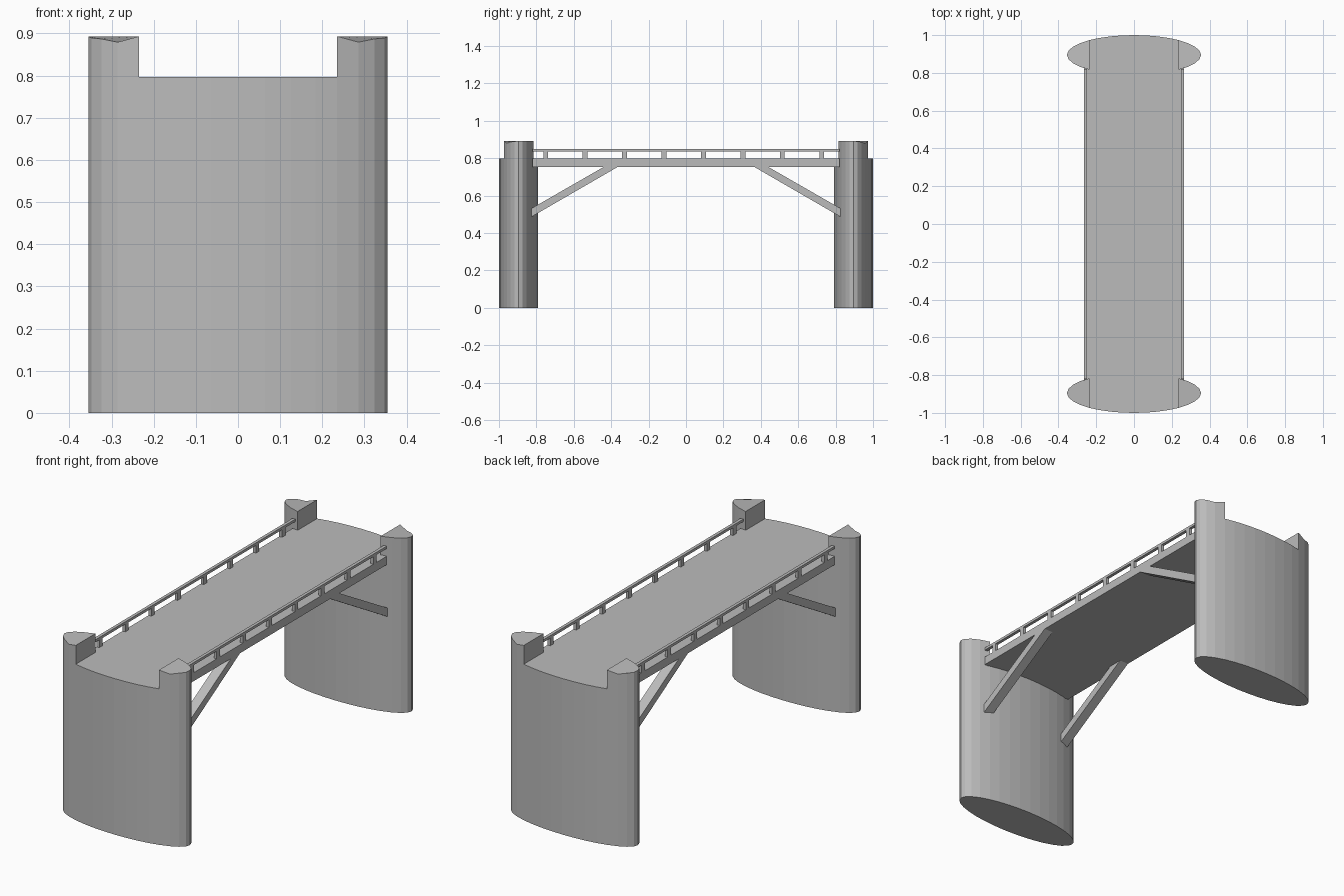
import bpy, bmesh, math

cube = bpy.data.objects.get("Cube")
if cube:
    bpy.data.objects.remove(cube, do_unlink=True)

stone = bpy.data.materials.new("plain grey")
stone.use_nodes = True
grey = (0.5, 0.5, 0.5, 1)
stone.diffuse_color = grey
stone.node_tree.nodes["Principled BSDF"].inputs["Base Color"].default_value = grey

DECK_TOP = 0.797
CAP_TOP = 0.893
PIER_Y = 0.895
RX, RY = 0.355, 0.105
GAP_X = 0.235
SIDE_X = 0.266
DECK_END = 0.82


def make_object(name, bm):
    bmesh.ops.recalc_face_normals(bm, faces=bm.faces)
    mesh = bpy.data.meshes.new(name)
    bm.to_mesh(mesh)
    bm.free()
    mesh.materials.append(stone)
    obj = bpy.data.objects.new(name, mesh)
    bpy.context.collection.objects.link(obj)
    return obj


def add_prism(bm, lower, upper):
    """Close two matching loops of points into a solid."""
    a = [bm.verts.new(p) for p in lower]
    b = [bm.verts.new(p) for p in upper]
    n = len(a)
    bm.faces.new(a[::-1])
    bm.faces.new(b)
    for i in range(n):
        j = (i + 1) % n
        bm.faces.new((a[i], a[j], b[j], b[i]))


def add_box(bm, x, y, z):
    corners = [(x[0], y[0]), (x[1], y[0]), (x[1], y[1]), (x[0], y[1])]
    add_prism(bm, [(*c, z[0]) for c in corners], [(*c, z[1]) for c in corners])


def arc(start, end, steps=8):
    return [start + (end - start) * i / steps for i in range(steps + 1)]


def rim_height(x, y):
    """Worn outer rim of the raised pier ends."""
    if y <= 0:
        return CAP_TOP
    profile = [(0.235, 0.893), (0.285, 0.879), (0.315, 0.89), (0.335, 0.883), (0.355, 0.893)]
    for (x0, z0), (x1, z1) in zip(profile, profile[1:]):
        if abs(x) <= x1:
            return z0 + (z1 - z0) * (abs(x) - x0) / (x1 - x0)
    return CAP_TOP


# Oval piers with raised ends on either side of the roadway
cut = math.acos(GAP_X / RX)
for name, side in (("front_pier", -1), ("back_pier", 1)):
    bm = bmesh.new()

    def at(angle):
        return RX * math.cos(angle), side * (PIER_Y + RY * math.sin(angle))

    ring = (arc(-cut, cut)[:-1] + arc(cut, math.pi - cut)[:-1]
            + arc(math.pi - cut, math.pi + cut)[:-1]
            + arc(math.pi + cut, 2 * math.pi - cut)[:-1])
    add_prism(bm, [(*at(t), 0) for t in ring], [(*at(t), DECK_TOP) for t in ring])
    for middle in (0, math.pi):
        ends = arc(middle - cut, middle + cut)
        add_prism(bm, [(*at(t), DECK_TOP) for t in ends],
                  [(*at(t), rim_height(at(t)[0], math.sin(t))) for t in ends])
    make_object(name, bm)

# Deck
bm = bmesh.new()
add_box(bm, (-SIDE_X, SIDE_X), (-DECK_END, DECK_END), (0.754, DECK_TOP))
make_object("deck", bm)

# Railings and diagonal braces on both sides
for name, s in (("right", -1), ("left", 1)):
    edge = (s * 0.25, s * SIDE_X)
    bm = bmesh.new()
    add_box(bm, edge, (-DECK_END, DECK_END), (0.836, 0.849))
    for i in range(8):
        y = -0.75 + i * 0.2108
        add_box(bm, edge, (y - 0.013, y + 0.013), (DECK_TOP, 0.836))
    make_object(name + "_railing", bm)

    for place, e in (("front", -1), ("back", 1)):
        bm = bmesh.new()
        outline = [(0.825, 0.487), (0.825, 0.532), (0.435, 0.756), (0.36, 0.756)]
        add_prism(bm, [(s * 0.216, e * y, z) for y, z in outline],
                  [(s * SIDE_X, e * y, z) for y, z in outline])
        make_object(place + "_" + name + "_brace", bm)
